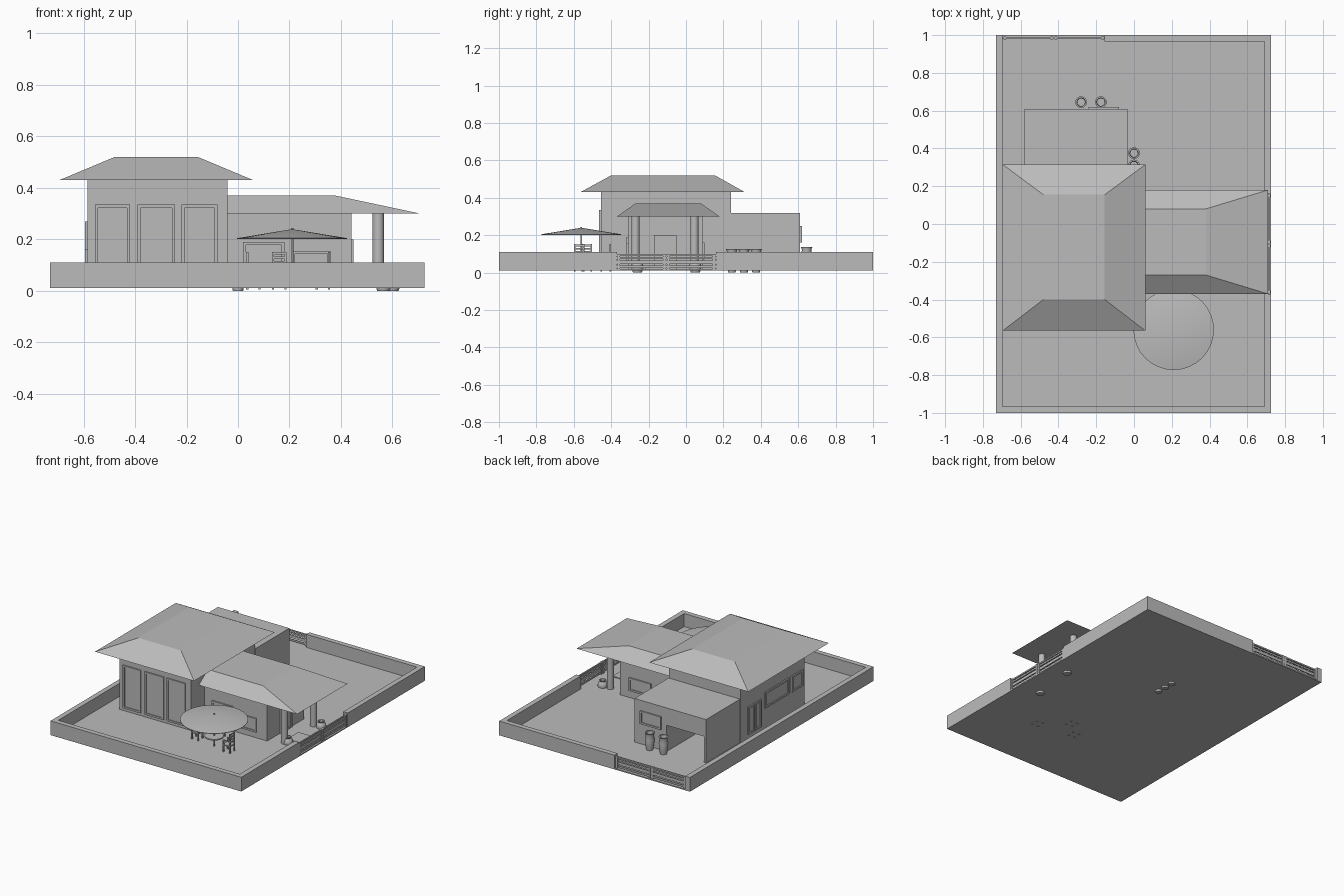
import bpy, bmesh, math
from mathutils import Matrix

if "Cube" in bpy.data.objects:
    bpy.data.objects.remove(bpy.data.objects["Cube"], do_unlink=True)

grey = bpy.data.materials.new("plain_grey")
grey.use_nodes = True
grey.diffuse_color = (0.5, 0.5, 0.5, 1)
grey.node_tree.nodes["Principled BSDF"].inputs["Base Color"].default_value = (0.5, 0.5, 0.5, 1)


def finish(name, bm, smooth=False):
    bmesh.ops.recalc_face_normals(bm, faces=bm.faces)
    mesh = bpy.data.meshes.new(name)
    bm.to_mesh(mesh)
    bm.free()
    mesh.materials.append(grey)
    ob = bpy.data.objects.new(name, mesh)
    bpy.context.collection.objects.link(ob)
    if smooth:
        bpy.ops.object.select_all(action='DESELECT')
        ob.select_set(True)
        bpy.context.view_layer.objects.active = ob
        bpy.ops.object.shade_smooth_by_angle(angle=math.radians(40))
    return ob


def add_box(bm, x, y, z):
    """Add a box given by its (low, high) range on each axis."""
    r = (x, y, z)
    m = Matrix.Translation([(a + b) / 2 for a, b in r]) @ Matrix.Diagonal([b - a for a, b in r] + [1])
    bmesh.ops.create_cube(bm, size=1, matrix=m)


def boxes(name, *ranges):
    bm = bmesh.new()
    for r in ranges:
        add_box(bm, *r)
    return finish(name, bm)


def lathe(name, x, y, profile, steps=20):
    """Revolve (radius, height) points around a vertical line."""
    bm = bmesh.new()
    verts = [bm.verts.new((r, 0, z)) for r, z in profile]
    edges = [bm.edges.new(p) for p in zip(verts, verts[1:])]
    bmesh.ops.spin(bm, geom=verts + edges, axis=(0, 0, 1), cent=(0, 0, 0),
                   angle=math.tau, steps=steps)
    bmesh.ops.remove_doubles(bm, verts=bm.verts, dist=1e-5)
    bmesh.ops.translate(bm, verts=bm.verts, vec=(x, y, 0))
    return finish(name, bm, True)


def hip_roof(name, base, top, z0, z1):
    """Frustum between two rectangles (x0, x1, y0, y1)."""
    bm = bmesh.new()
    rings = []
    for (x0, x1, y0, y1), z in ((base, z0), (top, z1)):
        rings.append([bm.verts.new((x, y, z)) for x, y in ((x0, y0), (x1, y0), (x1, y1), (x0, y1))])
    low, high = rings
    bm.faces.new(low)
    bm.faces.new(high)
    for i in range(4):
        j = (i + 1) % 4
        bm.faces.new((low[i], low[j], high[j], high[i]))
    return finish(name, bm)


def panel(name, axis, at, out, u, z, frame=0.012):
    """Framed pane on a wall: axis is the wall normal, out its sign."""
    bm = bmesh.new()
    f = frame

    def part(uu, zz, depth):
        d = tuple(sorted((at - out * 0.003, at + out * depth)))
        add_box(bm, *((d, uu, zz) if axis == 'x' else (uu, d, zz)))
    for a in ((u[0], u[0] + f), (u[1] - f, u[1])):
        part(a, z, 0.009)
    for b in ((z[0], z[0] + f), (z[1] - f, z[1])):
        part((u[0] + f, u[1] - f), b, 0.009)
    part((u[0] + f, u[1] - f), (z[0] + f, z[1] - f), 0.003)
    return finish(name, bm)


# Plot slab and boundary walls, with gaps for two gates
GROUND = 0.02
WEST, EAST, T = -0.73, 0.725, 0.035
WALL = (0.012, 0.11)
boxes("ground", ((WEST, EAST), (-1, 1), (0.012, GROUND)))
boxes("boundary_wall",
      ((WEST, EAST), (-1, -1 + T), WALL),
      ((WEST, WEST + T), (-1 + T, 1), WALL),
      ((EAST - T, EAST), (-1 + T, -0.37), WALL),
      ((EAST - T, EAST), (0.16, 1), WALL),
      ((-0.155, EAST - T), (1 - T, 1), WALL))


# Slatted gates
def gate(name, axis, at, u, posts):
    d = (at - 0.008, at + 0.008)
    thin = (at - 0.004, at + 0.004)
    r = [(thin, u, (z, z + h)) for z, h in ((0.025, 0.012), (0.045, 0.02), (0.072, 0.012), (0.09, 0.01))]
    r += [(d, (p - 0.007, p + 0.007), (0.02, 0.1)) for p in posts]
    boxes(name, *(r if axis == 'x' else [(b, a, c) for a, b, c in r]))


gate("side_gate", 'x', 0.715, (-0.37, 0.16), (-0.36, -0.115, -0.095, 0.15))
gate("back_gate", 'y', 0.985, (-0.695, -0.155), (-0.685, -0.435, -0.415, -0.165))

# Main hall, side wing and open-backed annex
boxes("main_walls", ((-0.585, -0.04), (-0.455, 0.24), (GROUND, 0.43)))
hip_roof("main_roof", (-0.695, 0.06, -0.565, 0.315), (-0.48, -0.155, -0.40, 0.155), 0.43, 0.52)
boxes("wing_walls", ((-0.04, 0.44), (-0.31, 0.09), (GROUND, 0.30)))
hip_roof("wing_roof", (-0.04, 0.71, -0.37, 0.18), (-0.04, 0.38, -0.27, 0.08), 0.30, 0.37)
boxes("annex",
      ((-0.58, -0.565), (0.24, 0.61), (GROUND, 0.305)),
      ((-0.28, -0.035), (0.24, 0.61), (GROUND, 0.305)),
      ((-0.565, -0.28), (0.595, 0.61), (0.2, 0.305)),
      ((-0.58, -0.035), (0.24, 0.61), (0.305, 0.32)))

# Porch columns and mat
for y in (-0.27, 0.045):
    lathe("porch_column", 0.545, y, [(0, GROUND), (0.022, GROUND), (0.022, 0.3), (0, 0.3)])
boxes("porch_mat", ((0.53, 0.63), (-0.22, -0.1), (GROUND, 0.026)))

# Doors and windows
for u in ((-0.555, -0.42), (-0.39, -0.245), (-0.22, -0.08)):
    panel("front_door_panel", 'y', -0.455, -1, u, (0.04, 0.335))
panel("wing_front_window", 'y', -0.31, -1, (0.02, 0.18), (0.07, 0.19))
panel("wing_front_window", 'y', -0.31, -1, (0.21, 0.36), (0.06, 0.155))
panel("wing_back_window", 'y', 0.09, 1, (0.2, 0.37), (0.07, 0.16))
panel("wing_porch_door", 'x', 0.44, 1, (-0.17, -0.05), (GROUND, 0.2))
panel("annex_back_window", 'y', 0.61, 1, (-0.24, -0.08), (0.16, 0.25))
for u in ((0.02, 0.09), (0.095, 0.165)):
    panel("west_door", 'x', -0.585, -1, u, (0.05, 0.24))
panel("west_window", 'x', -0.585, -1, (-0.28, -0.02), (0.16, 0.27))
panel("west_window", 'x', -0.585, -1, (-0.43, -0.31), (0.16, 0.27))

# Parasol with round table
PX, PY = 0.21, -0.56
lathe("parasol", PX, PY, [(0, 0.24), (0.213, 0.205), (0.213, 0.202), (0, 0.226)], 32)
lathe("parasol_pole", PX, PY, [(0, GROUND), (0.005, GROUND), (0.005, 0.245), (0, 0.245)], 10)
lathe("table_top", PX, PY, [(0, 0.085), (0.06, 0.085), (0.06, 0.093), (0, 0.093)], 24)


# Garden chairs with slatted backs
def chair(x, y, turn):
    bm = bmesh.new()
    w = 0.028
    for sx in (-1, 1):
        c = sx * (w - 0.004)
        side = (c - 0.004, c + 0.004)
        add_box(bm, side, (w - 0.008, w), (0.005, 0.152))
        add_box(bm, side, (-w, -w + 0.008), (0.005, 0.1))
        add_box(bm, side, (-w, w), (0.096, 0.102))
    add_box(bm, (-w, w), (-w, w), (0.064, 0.072))
    for i in range(4):
        z = 0.09 + i * 0.017
        add_box(bm, (-w, w), (w - 0.006, w - 0.002), (z, z + 0.009))
    bm.transform(Matrix.Translation((x, y, 0)) @ Matrix.Rotation(math.radians(turn), 4, 'Z'))
    finish("chair", bm)


chair(0.06, -0.53, 90)
chair(0.16, -0.43, 0)
chair(0.33, -0.57, -90)

# Tall jars behind the house, round pots by the porch
JAR = [(0, 0), (0.02, 0), (0.027, 0.04), (0.03, 0.08), (0.025, 0.11), (0.031, 0.125),
       (0.023, 0.125), (0.02, 0.11), (0.02, 0.03), (0, 0.03)]
for x, y, z in ((-0.28, 0.645, 0.012), (-0.175, 0.645, 0.012), (0, 0.375, 0), (0, 0.31, 0), (0, 0.245, 0)):
    lathe("jar", x, y, [(r, h + z) for r, h in JAR])
POT = [(0, 0), (0.024, 0), (0.032, 0.025), (0.03, 0.045), (0.02, 0.058), (0.023, 0.065),
       (0.016, 0.065), (0.016, 0.05), (0, 0.045)]
for x, y in ((0.6, 0.05), (0.565, -0.26)):
    lathe("pot", x, y, POT)
